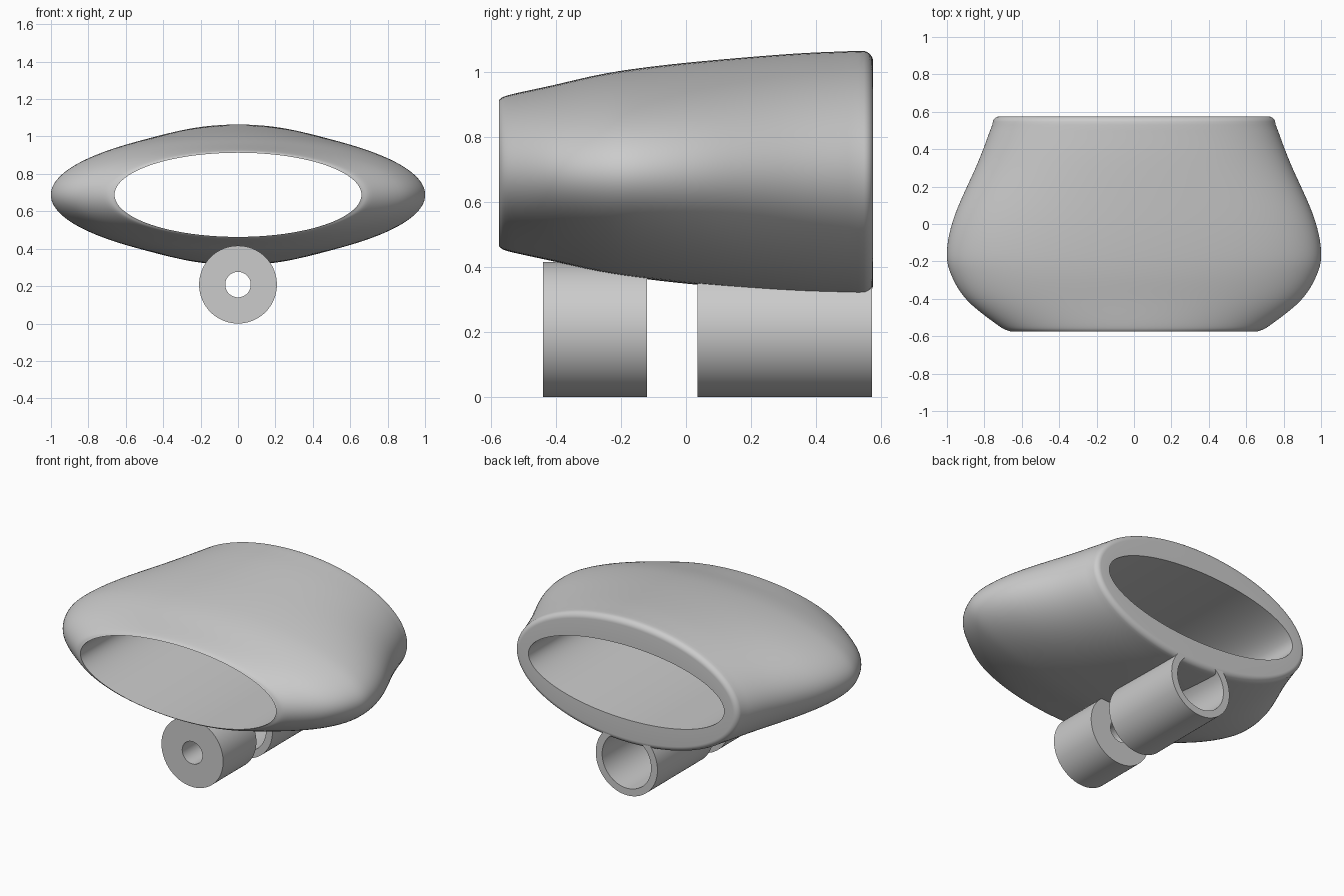
import bpy, bmesh, math
from mathutils import Vector

cube = bpy.data.objects.get("Cube")
if cube:
    bpy.data.objects.remove(cube, do_unlink=True)

grey = bpy.data.materials.new("plain grey")
grey.use_nodes = True
colour = (0.6, 0.6, 0.6, 1)
grey.diffuse_color = colour
grey.node_tree.nodes["Principled BSDF"].inputs["Base Color"].default_value = colour


def smooth_path(points, steps):
    """Catmull-Rom curve through the points."""
    pts = [Vector(p) for p in points]
    pts = [2 * pts[0] - pts[1]] + pts + [2 * pts[-1] - pts[-2]]
    path = []
    for a, b, c, d in zip(pts, pts[1:], pts[2:], pts[3:]):
        for i in range(steps):
            t = i / steps
            path.append(0.5 * (2 * b + (c - a) * t + (2 * a - 5 * b + 4 * c - d) * t**2
                               + (3 * b - a - 3 * c + d) * t**3))
    return path + [pts[-2]]


def ring_loft(name, sections, centre_z, sides):
    """Closed loft of ellipses (y, half width, half height) along y."""
    bm = bmesh.new()
    rings = []
    for y, w, h in sections:
        angles = [2 * math.pi * i / sides for i in range(sides)]
        rings.append([bm.verts.new((w * math.cos(a), y, centre_z + h * math.sin(a)))
                      for a in angles])
    for r, ring in enumerate(rings):
        after = rings[(r + 1) % len(rings)]
        for i in range(sides):
            j = (i + 1) % sides
            bm.faces.new((ring[i], ring[j], after[j], after[i]))
    bmesh.ops.recalc_face_normals(bm, faces=bm.faces)
    mesh = bpy.data.meshes.new(name)
    bm.to_mesh(mesh)
    bm.free()
    mesh.materials.append(grey)
    obj = bpy.data.objects.new(name, mesh)
    bpy.context.collection.objects.link(obj)
    bpy.ops.object.select_all(action='DESELECT')
    obj.select_set(True)
    bpy.context.view_layer.objects.active = obj
    bpy.ops.object.shade_smooth_by_angle(angle=math.radians(30))
    return obj


def tube(name, front, back, outer, inner):
    sections = [(front, outer, outer), (back, outer, outer),
                (back, inner, inner), (front, inner, inner)]
    return ring_loft(name, sections, outer, 96)


# Bulged body with a straight elliptical tunnel
outside = smooth_path([
    (-0.575, 0.66, 0.225), (-0.545, 0.722, 0.24), (-0.41, 0.89, 0.27),
    (-0.27, 0.978, 0.302), (-0.14, 1.0, 0.323), (0.05, 0.957, 0.344),
    (0.33, 0.834, 0.367), (0.53, 0.758, 0.376)], 6)
# Rounded rear edge
edge = 0.035
for i in range(1, 9):
    a = math.radians(90 * i / 8)
    shrink = edge * (1 - math.cos(a))
    outside.append((0.54 + edge * math.sin(a), 0.755 - shrink, 0.376 - shrink))
tunnel = [(0.575, 0.66, 0.225)]
# The tunnel starts on the sharp front rim, so the loft closes there
ring_loft("body", outside + tunnel, 0.688, 128)

# Mounting tubes below the body
tube("front_tube", -0.44, -0.12, 0.208, 0.068)
tube("rear_tube", 0.035, 0.572, 0.208, 0.165)
